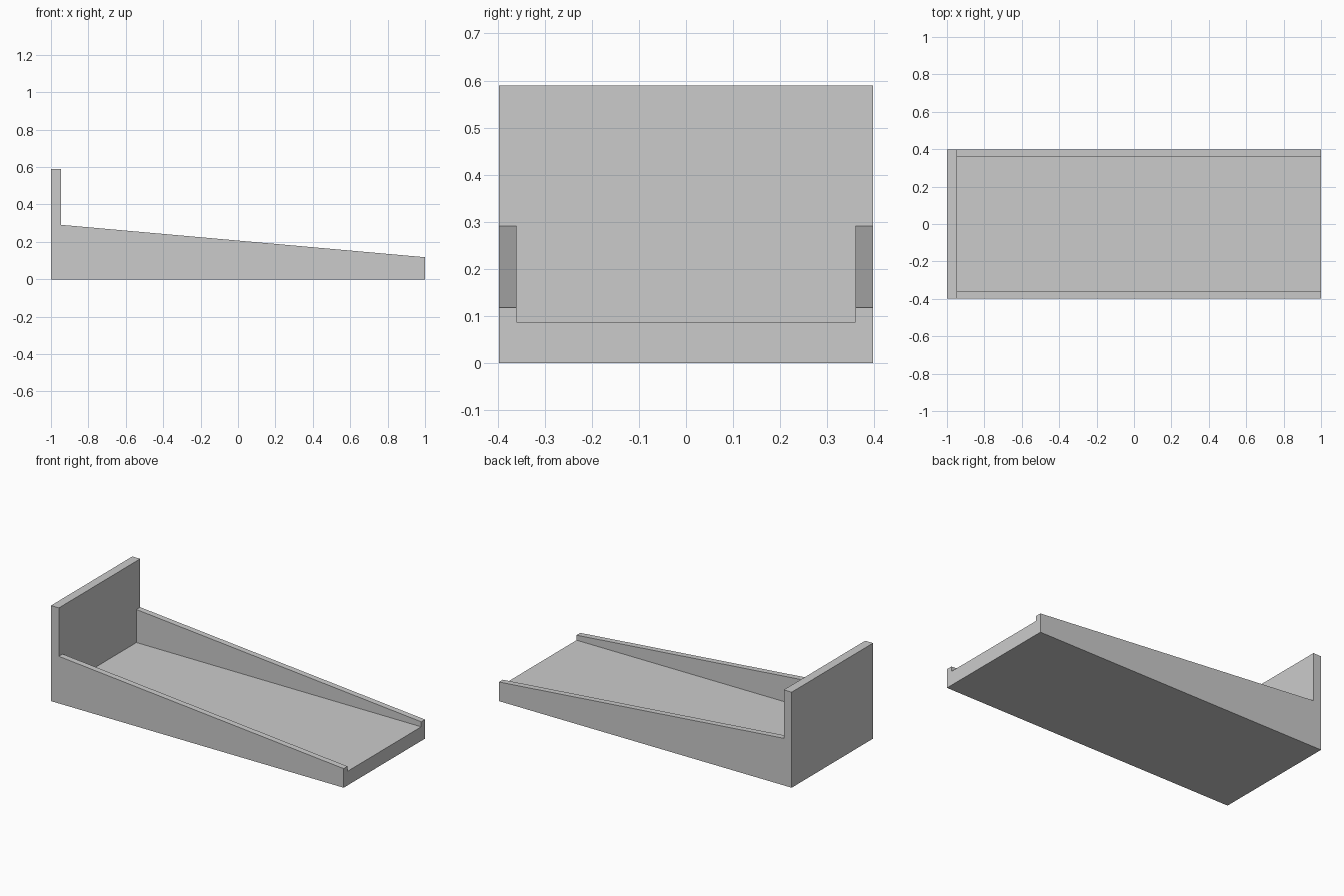
import bpy, bmesh

if "Cube" in bpy.data.objects:
    bpy.data.objects.remove(bpy.data.objects["Cube"])


def extrude_profile(name, profile, y0, y1):
    """Extrude an (x, z) outline from y0 to y1."""
    bm = bmesh.new()
    face = bm.faces.new([bm.verts.new((x, y0, z)) for x, z in profile])
    ext = bmesh.ops.extrude_face_region(bm, geom=[face])
    verts = [g for g in ext["geom"] if isinstance(g, bmesh.types.BMVert)]
    bmesh.ops.translate(bm, verts=verts, vec=(0, y1 - y0, 0))
    bmesh.ops.recalc_face_normals(bm, faces=bm.faces)
    mesh = bpy.data.meshes.new(name)
    bm.to_mesh(mesh)
    bm.free()
    obj = bpy.data.objects.new(name, mesh)
    bpy.context.collection.objects.link(obj)
    return obj


# Side outline: tall end board and sloping side rails
tray = extrude_profile("sloped_tray", [
    (-1, 0), (1, 0), (1, 0.118), (-0.946, 0.291), (-0.946, 0.59), (-1, 0.59),
], -0.397, 0.397)

# Channel between the rails, open at the low end, with a level floor
channel = extrude_profile("channel_cutter", [
    (-0.946, 0.087), (1.2, 0.087), (1.2, 0.8), (-0.946, 0.8),
], -0.36, 0.36)

cut = tray.modifiers.new("channel", 'BOOLEAN')
cut.operation = 'DIFFERENCE'
cut.solver = 'EXACT'
cut.object = channel

# Apply the cut and discard the helper
bpy.context.view_layer.objects.active = tray
tray.select_set(True)
bpy.ops.object.modifier_apply(modifier=cut.name)
bpy.data.objects.remove(channel)
